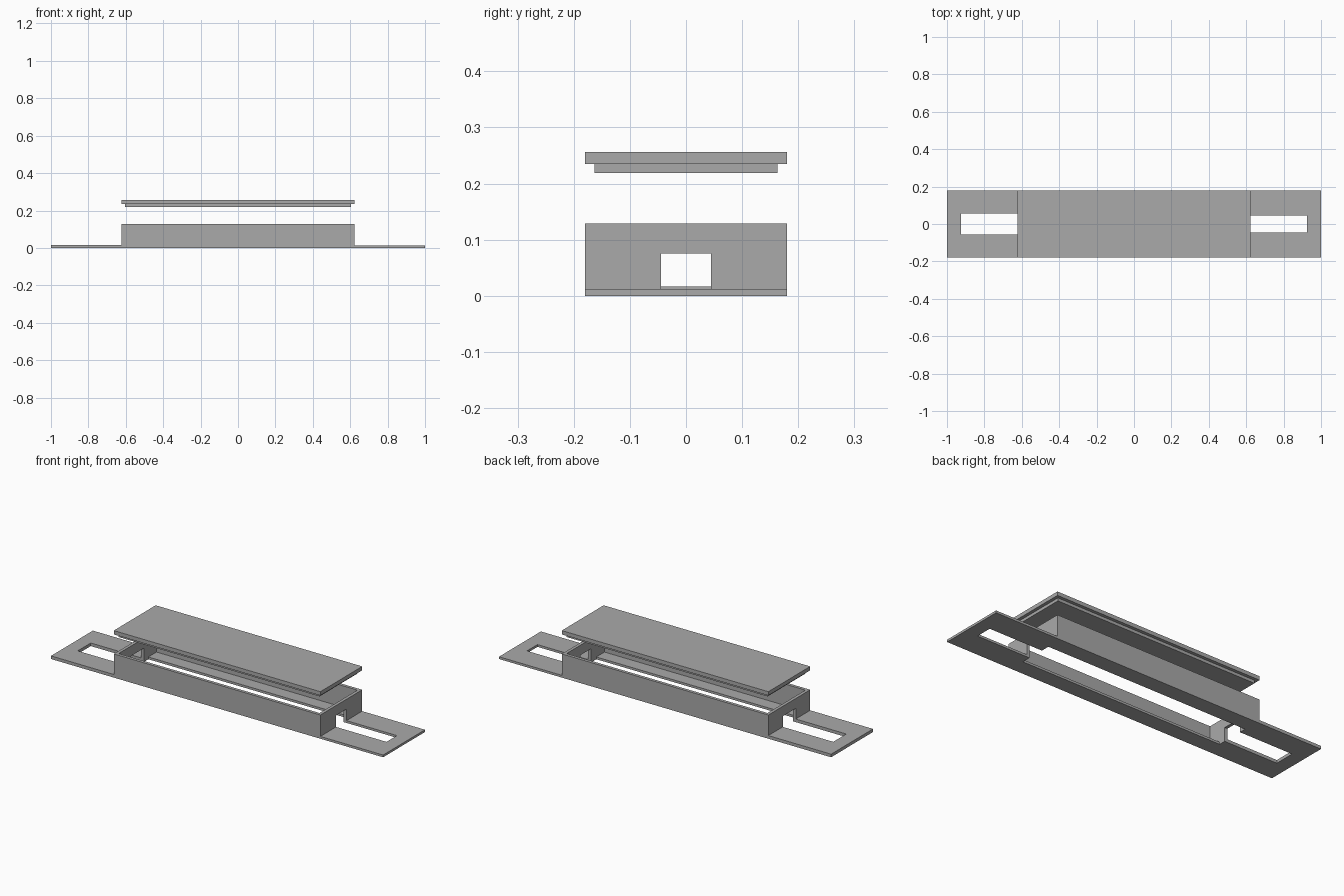
import bpy
import bmesh

if "Cube" in bpy.data.objects:
    bpy.data.objects.remove(bpy.data.objects["Cube"], do_unlink=True)

HALF_Y = 0.18       # half depth of the whole model
BODY_X = 0.622      # half length of the box
WALL = 0.017
RIM_Z = 0.129

grey = bpy.data.materials.new("plain grey")
grey.use_nodes = True
grey.diffuse_color = (0.4, 0.4, 0.4, 1)
grey.node_tree.nodes["Principled BSDF"].inputs["Base Color"].default_value = (0.4, 0.4, 0.4, 1)


def finish(bm, name):
    bmesh.ops.recalc_face_normals(bm, faces=bm.faces)
    mesh = bpy.data.meshes.new(name)
    bm.to_mesh(mesh)
    bm.free()
    mesh.materials.append(grey)
    obj = bpy.data.objects.new(name, mesh)
    bpy.context.collection.objects.link(obj)
    return obj


def box_bmesh(x, y, z):
    """Box from (min, max) pairs."""
    bm = bmesh.new()
    bmesh.ops.create_cube(bm, size=1)
    for v in bm.verts:
        for i, (low, high) in enumerate((x, y, z)):
            v.co[i] = high if v.co[i] > 0 else low
    return bm


def cut(target, name, x, half_y, z):
    """Subtract a box from the target."""
    cutter = finish(box_bmesh(x, (-half_y, half_y), z), name)
    cutter.hide_render = True
    mod = target.modifiers.new(name, "BOOLEAN")
    mod.operation = "DIFFERENCE"
    mod.solver = "EXACT"
    mod.object = cutter
    bpy.context.view_layer.objects.active = target
    bpy.ops.object.modifier_apply(modifier=mod.name)
    bpy.data.objects.remove(cutter, do_unlink=True)


# Housing: side silhouette with two mounting tabs, extruded through the depth
profile = [(-1, 0), (1, 0), (1, 0.0125), (BODY_X, 0.0125), (BODY_X, RIM_Z),
           (-BODY_X, RIM_Z), (-BODY_X, 0.017), (-1, 0.017)]
bm = bmesh.new()
side = bm.faces.new([bm.verts.new((x, -HALF_Y, z)) for x, z in profile])
ext = bmesh.ops.extrude_face_region(bm, geom=[side])
moved = [g for g in ext["geom"] if isinstance(g, bmesh.types.BMVert)]
bmesh.ops.translate(bm, verts=moved, vec=(0, 2 * HALF_Y, 0))
housing = finish(bm, "housing")

# Hollow interior, floor opening, and the tab slots that run through the end walls
inner_x = BODY_X - WALL
cut(housing, "interior", (-inner_x, inner_x), HALF_Y - WALL, (0.0125, 0.3))
cut(housing, "floor_opening", (-inner_x, inner_x), 0.093, (-0.1, 0.05))
cut(housing, "left_slot", (0.5, 0.926), 0.045, (-0.1, 0.075))
cut(housing, "right_slot", (-0.926, -0.5), 0.056, (-0.1, 0.075))

# Lid floating above, with a stepped plug underneath
bm = box_bmesh((-BODY_X, BODY_X), (-HALF_Y, HALF_Y), (0.235, 0.256))
bmesh.ops.recalc_face_normals(bm, faces=bm.faces)
bottom = min(bm.faces, key=lambda f: f.calc_center_median().z)
bmesh.ops.inset_region(bm, faces=[bottom], thickness=WALL, use_even_offset=True)
ext = bmesh.ops.extrude_discrete_faces(bm, faces=[bottom])
bmesh.ops.translate(bm, verts=ext["faces"][0].verts, vec=(0, 0, -0.016))
lid = finish(bm, "lid")
